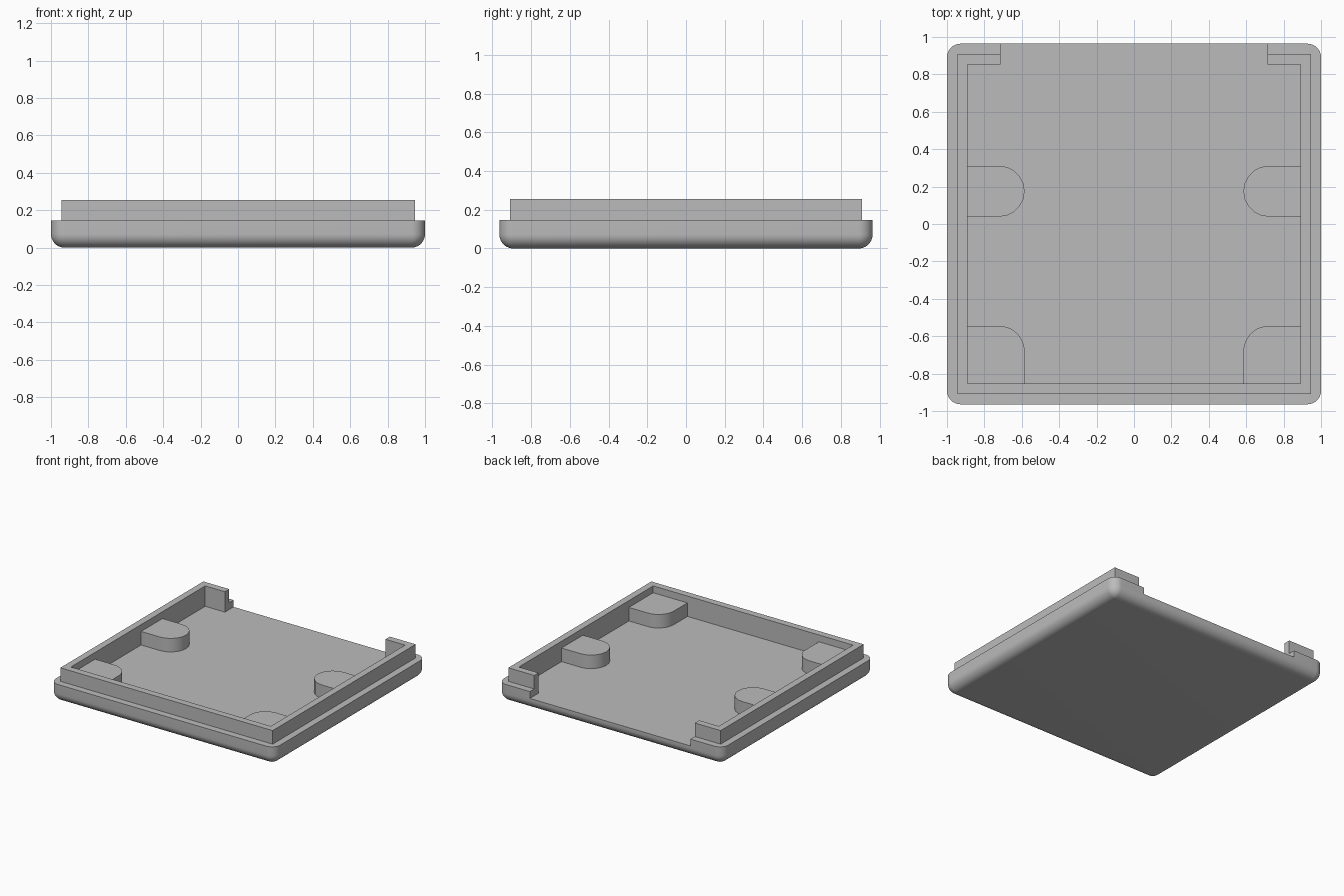
import bpy, bmesh, math

if "Cube" in bpy.data.objects:
    bpy.data.objects.remove(bpy.data.objects["Cube"], do_unlink=True)

# Main dimensions
HX, HY = 1.0, 0.964          # tray half sizes
R = 0.073                    # corner and underside rounding
FLOOR, RIM, LIP, POST = 0.091, 0.146, 0.255, 0.2
STEP = 0.055                 # rim ledge and lip thickness
GAP = 0.715                  # half width of the rear opening
IX, IY = HX - 2 * STEP, HY - 2 * STEP
SEGS = 10

grey = bpy.data.materials.new("plain_grey")
grey.use_nodes = True
colour = (0.5, 0.5, 0.5, 1)
grey.diffuse_color = colour
grey.node_tree.nodes["Principled BSDF"].inputs["Base Color"].default_value = colour


def arc(cx, cy, r, start, end):
    """Points on an arc, angles in degrees."""
    return [(cx + r * math.cos(math.radians(start + (end - start) * i / SEGS)),
             cy + r * math.sin(math.radians(start + (end - start) * i / SEGS)))
            for i in range(SEGS + 1)]


def rounded_rect(hx, hy, r):
    pts = []
    for k, (sx, sy) in enumerate([(1, 1), (-1, 1), (-1, -1), (1, -1)]):
        pts += arc(sx * (hx - r), sy * (hy - r), r, 90 * k, 90 * k + 90)
    return pts


def loft(name, rings):
    """Closed solid through (outline, height) rings."""
    bm = bmesh.new()
    loops = [[bm.verts.new((x, y, z)) for x, y in pts] for pts, z in rings]
    for a, b in zip(loops, loops[1:]):
        for i in range(len(a)):
            j = (i + 1) % len(a)
            bm.faces.new((a[i], a[j], b[j], b[i]))
    bm.faces.new(loops[0][::-1])
    bm.faces.new(loops[-1])
    bmesh.ops.remove_doubles(bm, verts=bm.verts, dist=1e-5)
    bmesh.ops.recalc_face_normals(bm, faces=bm.faces)
    mesh = bpy.data.meshes.new(name)
    bm.to_mesh(mesh)
    bm.free()
    mesh.materials.append(grey)
    obj = bpy.data.objects.new(name, mesh)
    bpy.context.collection.objects.link(obj)
    return obj


def prism(name, outline, z0, z1):
    return loft(name, [(outline, z0), (outline, z1)])


def activate(obj):
    bpy.ops.object.select_all(action='DESELECT')
    obj.select_set(True)
    bpy.context.view_layer.objects.active = obj


def combine(target, tool, operation):
    tool.hide_render = True
    mod = target.modifiers.new(operation.lower(), 'BOOLEAN')
    mod.operation, mod.object, mod.solver = operation, tool, 'EXACT'
    activate(target)
    bpy.ops.object.modifier_apply(modifier=mod.name)
    bpy.data.objects.remove(tool, do_unlink=True)


def smooth(obj):
    activate(obj)
    bpy.ops.object.shade_smooth_by_angle(angle=math.radians(30))


# Tray body with rounded underside
rings = []
for i in range(SEGS + 1):
    t = math.pi / 2 * i / SEGS
    inset = R * (1 - math.sin(t))
    rings.append((rounded_rect(HX - inset, HY - inset, R - inset), R * (1 - math.cos(t))))
rings.append((rounded_rect(HX, HY, R), RIM))
tray = loft("tray", rings)

# Raised lip, then the cavity with its rear opening
lx, ly = HX - STEP, HY - STEP
lip = prism("lip_block", [(-lx, -ly), (lx, -ly), (lx, ly), (-lx, ly)], 0.11, LIP)
combine(tray, lip, 'UNION')
cavity = prism("cavity_cutter",
               [(-IX, -IY), (IX, -IY), (IX, IY), (GAP, IY), (GAP, 1.2),
                (-GAP, 1.2), (-GAP, IY), (-IX, IY)], FLOOR, 0.4)
combine(tray, cavity, 'DIFFERENCE')
smooth(tray)

# Support posts against the side walls
PR, TIP, EMBED = 0.136, 0.585, 0.02
wall = IX + EMBED
cx = TIP + PR
mid_y, front_top = 0.175, -0.545
mid = [(wall, mid_y + PR)] + arc(cx, mid_y, PR, 90, 270) + [(wall, mid_y - PR)]
front = ([(wall, front_top)] + arc(cx, front_top - PR, PR, 90, 180)
         + [(TIP, -IY - EMBED), (wall, -IY - EMBED)])
for side, sx in (("left", 1), ("right", -1)):
    for label, outline in (("middle", mid), ("front", front)):
        post = prism(f"{label}_post_{side}", [(sx * x, y) for x, y in outline],
                     FLOOR - EMBED, POST)
        smooth(post)
